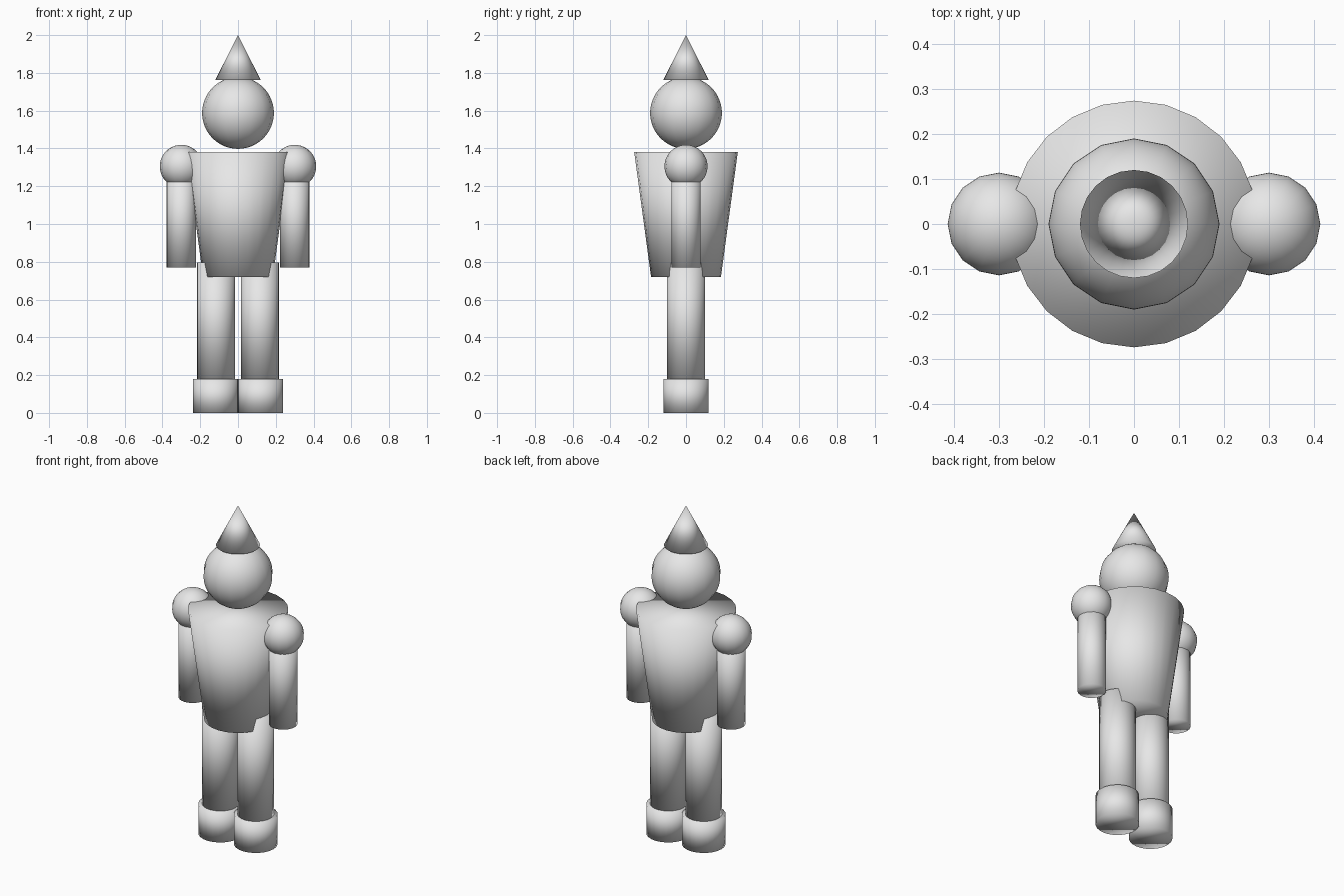
import bpy

if "Cube" in bpy.data.objects:
    bpy.data.objects.remove(bpy.data.objects["Cube"])

grey = bpy.data.materials.new("plain_grey")
grey.diffuse_color = (0.8, 0.8, 0.8, 1.0)
grey.use_nodes = True
grey.node_tree.nodes["Principled BSDF"].inputs["Base Color"].default_value = grey.diffuse_color


def finish(name):
    """Name the active primitive, colour it and shade it smooth."""
    ob = bpy.context.object
    ob.name = name
    ob.data.materials.append(grey)
    for poly in ob.data.polygons:
        poly.use_smooth = True
    return ob


def tapered(name, x, z0, z1, r0, r1, sides=24):
    """Closed upright cylinder or cone from height z0 to z1."""
    bpy.ops.mesh.primitive_cone_add(vertices=sides, radius1=r0, radius2=r1,
                                    depth=z1 - z0, location=(x, 0, (z0 + z1) / 2))
    return finish(name)


def ball(name, x, z, r):
    bpy.ops.mesh.primitive_uv_sphere_add(segments=16, ring_count=32, radius=r,
                                         location=(x, 0, z))
    return finish(name)


# Body, head and pointed hat
tapered("torso", 0, 0.72, 1.38, 0.185, 0.274)
ball("head", 0, 1.588, 0.19)
tapered("hat", 0, 1.763, 2.0, 0.12, 0.0)

# Paired limbs
for side, s in (("left", 1), ("right", -1)):
    ball(side + "_shoulder", s * 0.3, 1.305, 0.114)
    tapered(side + "_arm", s * 0.3, 0.77, 1.29, 0.078, 0.078)
    tapered(side + "_leg", s * 0.117, 0.18, 0.795, 0.1, 0.1)
    tapered(side + "_foot", s * 0.118, 0.0, 0.18, 0.119, 0.119)
